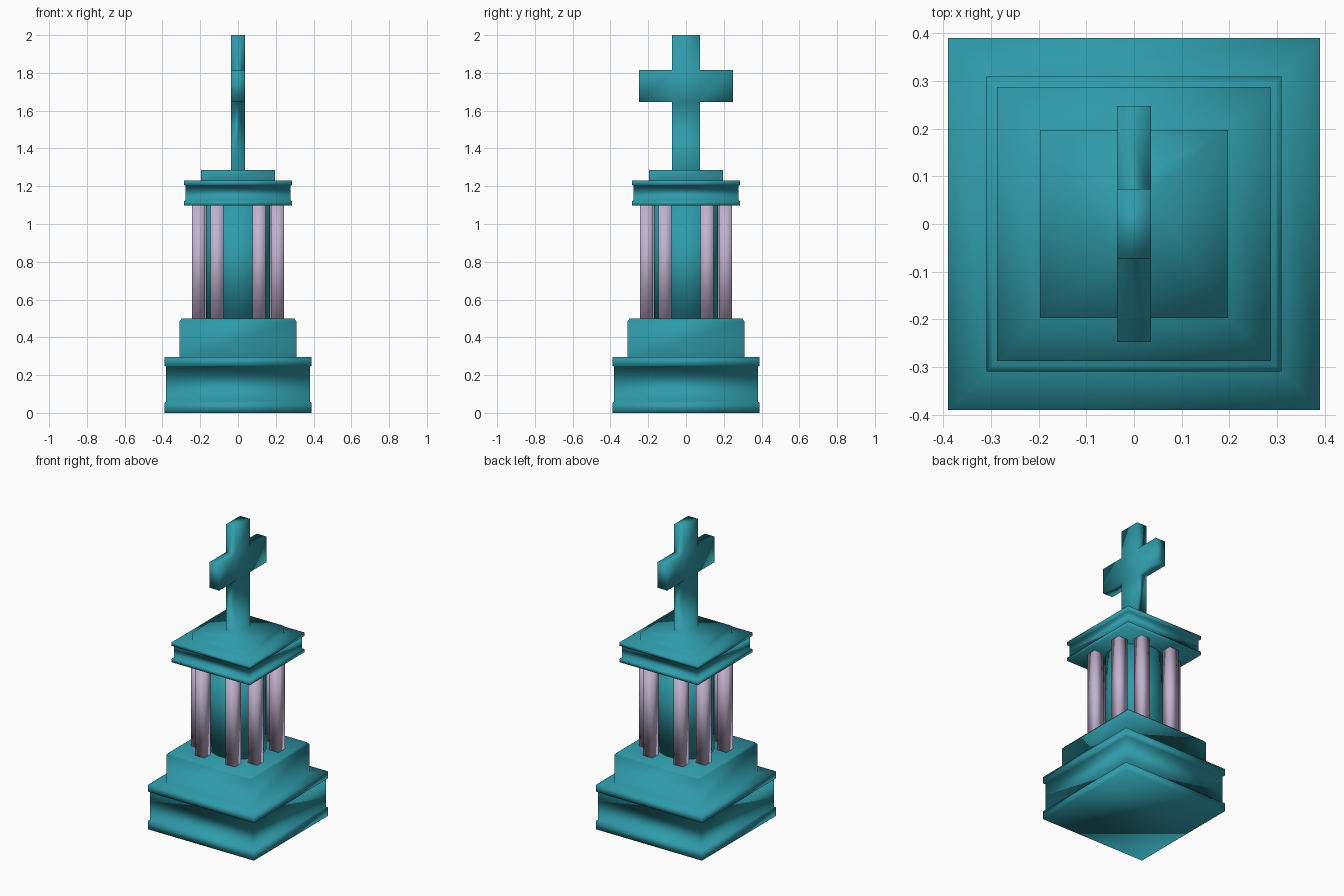
import bpy
import bmesh

cube = bpy.data.objects.get("Cube")
if cube:
    bpy.data.objects.remove(cube, do_unlink=True)


def make_material(name, rgb):
    mat = bpy.data.materials.new(name)
    mat.use_nodes = True
    mat.diffuse_color = (*rgb, 1)
    mat.node_tree.nodes["Principled BSDF"].inputs["Base Color"].default_value = (*rgb, 1)
    return mat


teal = make_material("teal", (0.028, 0.33, 0.40))
lavender = make_material("lavender", (0.55, 0.45, 0.63))


def loft(rings):
    """Stack of rectangular rings (half x, half y, z), capped at both ends."""
    bm = bmesh.new()
    loops = [[bm.verts.new((sx * hx, sy * hy, z))
              for sx, sy in ((-1, -1), (1, -1), (1, 1), (-1, 1))]
             for hx, hy, z in rings]
    for low, high in zip(loops, loops[1:]):
        for i in range(4):
            j = (i + 1) % 4
            bm.faces.new((low[i], low[j], high[j], high[i]))
    bm.faces.new(loops[0][::-1])
    bm.faces.new(loops[-1])
    bm.normal_update()
    return bm


def finish(bm, name, mat, location=(0, 0, 0)):
    bmesh.ops.recalc_face_normals(bm, faces=bm.faces[:])
    for face in bm.faces:
        face.smooth = True
    mesh = bpy.data.meshes.new(name)
    bm.to_mesh(mesh)
    bm.free()
    mesh.materials.append(mat)
    obj = bpy.data.objects.new(name, mesh)
    obj.location = location
    bpy.context.collection.objects.link(obj)
    return obj


def square_rings(profile):
    return [(half, half, z) for half, z in profile]


# Stepped base with two lips and a chamfered plinth
base = square_rings([(0.39, 0), (0.39, 0.055), (0.38, 0.06), (0.38, 0.245),
                     (0.39, 0.25), (0.39, 0.295), (0.31, 0.295),
                     (0.31, 0.485), (0.297, 0.5)])
finish(loft(base), "stepped_base", teal)

# Round core between the columns
bm = bmesh.new()
bmesh.ops.create_cone(bm, cap_ends=True, segments=32, radius1=0.172,
                      radius2=0.172, depth=0.6)
finish(bm, "round_core", teal, (0, 0, 0.8))

# Eight square columns, two on each side
near, far, half = 0.112, 0.209, 0.034
for sx in (-1, 1):
    for sy in (-1, 1):
        for x, y in ((near, far), (far, near)):
            column = loft(square_rings([(half, 0.5), (half, 1.1)]))
            finish(column, "column", lavender, (sx * x, sy * y, 0))

# Roof slab and block running up into the cross shaft
roof = square_rings([(0.287, 1.098), (0.287, 1.12), (0.277, 1.125),
                     (0.277, 1.203), (0.287, 1.207), (0.287, 1.23),
                     (0.197, 1.23), (0.197, 1.285)])
shaft = [(0.036, 0.073, z) for z in (1.285, 1.645, 1.815, 2.0)]
bm = loft(roof + shaft)

# Cross arms pulled out of the shaft sides
arm_faces = [f for f in bm.faces
             if abs(f.normal.y) > 0.9 and 1.65 < f.calc_center_median().z < 1.8]
for face in arm_faces:
    side = 1 if face.normal.y > 0 else -1
    result = bmesh.ops.extrude_discrete_faces(bm, faces=[face])
    for vert in result["faces"][0].verts:
        vert.co.y = side * 0.248
finish(bm, "roof_and_cross", teal)
